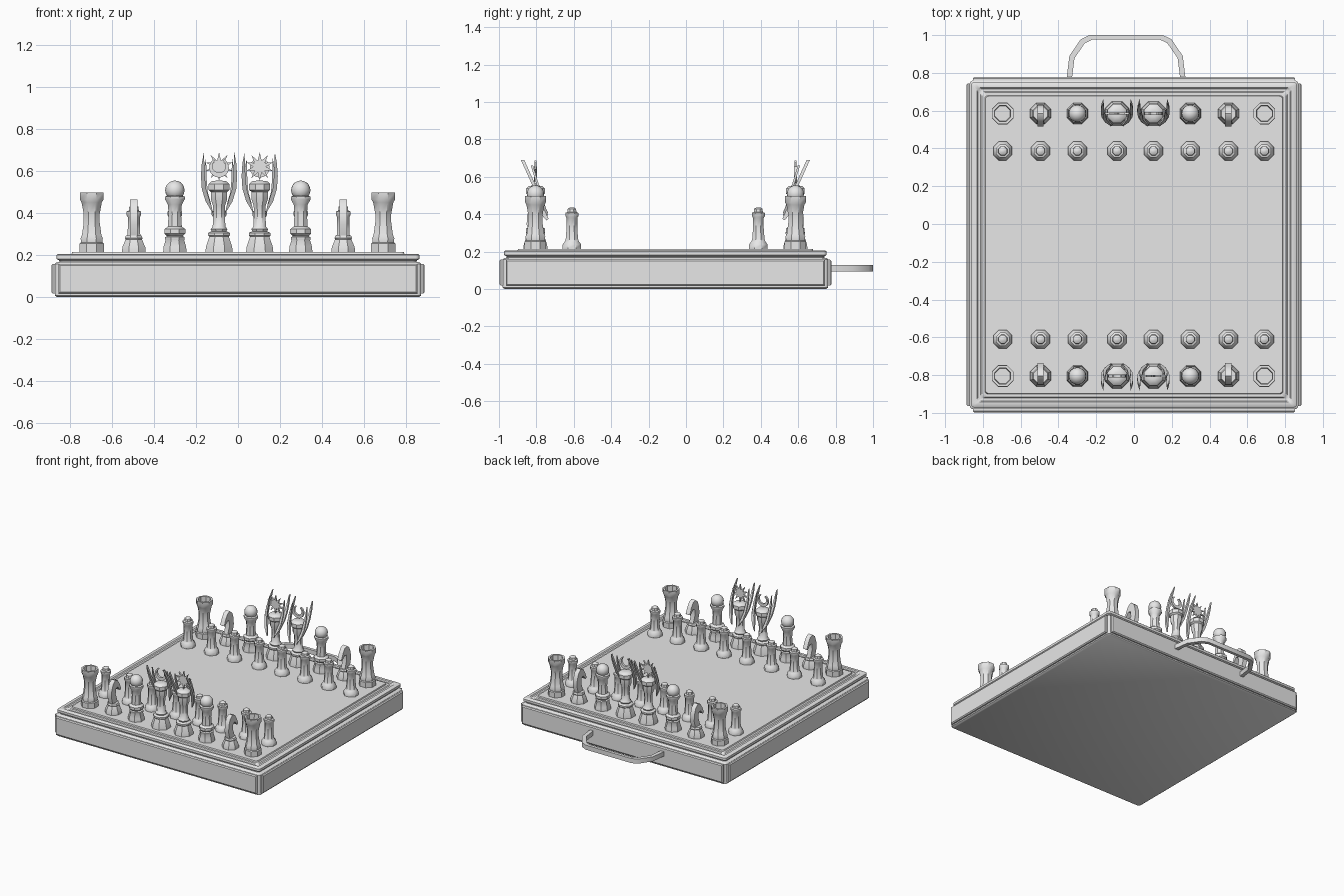
import bpy, bmesh, math
from mathutils import Matrix, Vector

cube = bpy.data.objects.get("Cube")
if cube:
    bpy.data.objects.remove(cube)

grey = bpy.data.materials.new("plain_grey")
grey.use_nodes = True
COLOR = (0.8, 0.8, 0.8, 1)
grey.diffuse_color = COLOR
grey.node_tree.nodes["Principled BSDF"].inputs["Base Color"].default_value = COLOR

MID = -0.11    # centre of the case in y (the handle sticks out behind)
FLOOR = 0.215  # playing surface height


def finish(bm, name):
    bmesh.ops.remove_doubles(bm, verts=bm.verts, dist=0.0001)
    bmesh.ops.recalc_face_normals(bm, faces=bm.faces)
    mesh = bpy.data.meshes.new(name)
    bm.to_mesh(mesh)
    bm.free()
    mesh.materials.append(grey)
    return mesh


def place(mesh, name, loc=(0, 0, 0), turn=0.0):
    ob = bpy.data.objects.new(name, mesh)
    ob.location = loc
    ob.rotation_euler.z = turn
    bpy.context.collection.objects.link(ob)
    return ob


def loft(bm, rings):
    loops = [[bm.verts.new(p) for p in ring] for ring in rings]
    n = len(loops[0])
    for a, b in zip(loops, loops[1:]):
        for i in range(n):
            j = (i + 1) % n
            bm.faces.new((a[i], a[j], b[j], b[i]))
    bm.faces.new(loops[0])
    bm.faces.new(loops[-1])


def lathe(bm, profile, sides=8):
    angles = [math.tau * (i + 0.5) / sides for i in range(sides)]
    loft(bm, [[(r * math.cos(a), r * math.sin(a), z) for a in angles] for r, z in profile])


def rounded_square(half, z, radius):
    ring = []
    for q in range(4):
        corner = math.pi / 4 + q * math.pi / 2
        cx = math.copysign(half - radius, math.cos(corner))
        cy = math.copysign(half - radius, math.sin(corner))
        for k in range(4):
            a = q * math.pi / 2 + k * math.pi / 6
            ring.append((cx + radius * math.cos(a), cy + radius * math.sin(a), z))
    return ring


def plate(bm, outline, thick, shear=0.0, shift=0.0):
    # outline lies in the xz plane; shear leans it along y
    loft(bm, [[(u, s * thick / 2 + shift + shear * v, v) for u, v in outline] for s in (-1, 1)])


# Case with moulded lid and raised board
bm = bmesh.new()
case = [(0.86, 0), (0.87, 0.008), (0.87, 0.158), (0.862, 0.165), (0.848, 0.168),
        (0.85, 0.175), (0.862, 0.182), (0.862, 0.2), (0.855, 0.206), (0.832, 0.206),
        (0.826, 0.199), (0.812, 0.199), (0.806, 0.206), (0.79, 0.206), (0.787, FLOOR)]
loft(bm, [rounded_square(h, z, 0.018) for h, z in case])
place(finish(bm, "case"), "case", (0, MID, 0))

# Raised panels on the four sides
bm = bmesh.new()
layers = [(0.853, 0.018, 0.157, 0.865), (0.853, 0.018, 0.157, 0.88), (0.846, 0.025, 0.15, 0.887)]
loft(bm, [[(-w, -d, lo), (w, -d, lo), (w, -d, hi), (-w, -d, hi)] for w, lo, hi, d in layers])
panel = finish(bm, "side_panel")
for i, side in enumerate(("front", "left", "back", "right")):
    place(panel, side + "_panel", (0, MID, 0), i * math.pi / 2)

# Carrying handle
bm = bmesh.new()
half_path = [(0.315, 0.76), (0.3, 0.88), (0.24, 0.968), (0.195, 0.99)]
outer = [(-x, y) for x, y in half_path] + half_path[::-1]
inner = [(x * 0.91, 0.76 + (y - 0.76) * 0.9) for x, y in outer]
band = outer + inner[::-1]
loft(bm, [[(x, y + 0.01, z) for x, y in band] for z in (0.093, 0.128)])
place(finish(bm, "handle"), "handle", (-0.042, 0, 0))

# Pawn
bm = bmesh.new()
lathe(bm, [(0.054, 0), (0.054, 0.022), (0.042, 0.038), (0.036, 0.05), (0.031, 0.11),
           (0.031, 0.165), (0.038, 0.175), (0.038, 0.192), (0.026, 0.196), (0.024, 0.214),
           (0.01, 0.222)])
pawn = finish(bm, "pawn")

# Rook with a hollow top
bm = bmesh.new()
lathe(bm, [(0.062, 0), (0.062, 0.04), (0.055, 0.045), (0.057, 0.065), (0.05, 0.08),
           (0.041, 0.14), (0.041, 0.18), (0.052, 0.235), (0.06, 0.248), (0.061, 0.283),
           (0.046, 0.283), (0.043, 0.24)])
rook = finish(bm, "rook")

# Bishop with a ball on top
bm = bmesh.new()
lathe(bm, [(0.06, 0), (0.058, 0.025), (0.048, 0.055), (0.05, 0.06), (0.05, 0.07),
           (0.04, 0.075), (0.054, 0.088), (0.054, 0.108), (0.036, 0.12), (0.032, 0.18),
           (0.036, 0.225), (0.051, 0.25), (0.051, 0.262), (0.036, 0.268), (0.036, 0.28)])
bmesh.ops.create_uvsphere(bm, u_segments=16, v_segments=10, radius=0.046,
                          matrix=Matrix.Translation((0, 0, 0.293)))
bishop = finish(bm, "bishop")

# Knight: tapered base with a thin hooked head
bm = bmesh.new()
lathe(bm, [(0.06, 0), (0.059, 0.022), (0.042, 0.06), (0.045, 0.065), (0.04, 0.078)])
head = [(-0.03, 0.07), (-0.047, 0.13), (-0.044, 0.18), (-0.028, 0.225), (0, 0.248),
        (0.028, 0.238), (0.05, 0.205), (0.07, 0.16), (0.058, 0.152), (0.03, 0.185),
        (0.01, 0.18), (0.004, 0.14), (0.03, 0.07)]
loft(bm, [[(s * w, y, z) for y, z in head] for s, w in ((-1, 0.017), (1, 0.017))])
knight = finish(bm, "knight")


def royal(name, emblem, emblem_thick):
    bm = bmesh.new()
    lathe(bm, [(0.07, 0), (0.067, 0.025), (0.05, 0.072), (0.056, 0.078), (0.056, 0.09),
               (0.038, 0.098), (0.043, 0.108), (0.033, 0.12), (0.029, 0.18), (0.031, 0.22),
               (0.042, 0.25), (0.042, 0.285), (0.054, 0.295), (0.054, 0.322), (0.04, 0.335),
               (0.018, 0.338)])
    # Leaning pairs of curved blades around the emblem
    blade = [(0.032, 0.19), (0.064, 0.24), (0.082, 0.3), (0.086, 0.36), (0.082, 0.42),
             (0.072, 0.474), (0.07, 0.42), (0.068, 0.36), (0.062, 0.3), (0.046, 0.25)]
    for side in (-1, 1):
        plate(bm, [(side * u, v) for u, v in blade], 0.018, -0.45, 0.145)
        plate(bm, [(side * u * 0.86, v * 0.94) for u, v in blade], 0.012, -0.3, 0.115)
    plate(bm, emblem, emblem_thick)
    return finish(bm, name)


def polar(r, a, z):
    return (r * math.sin(a), z + r * math.cos(a))


# Sun piece and crescent piece
sun_shape = [polar((0.068, 0.03)[i % 2], math.tau * i / 20, 0.405) for i in range(20)]
arc = [0.55 + (math.tau - 1.1) * i / 14 for i in range(15)]
moon_shape = [polar(0.047, a, 0.4) for a in arc]
moon_shape += [polar(0.032, a, 0.408) for a in reversed(arc)]
sun_piece = royal("sun_piece", sun_shape, 0.012)
moon_piece = royal("crescent_piece", moon_shape, 0.016)

# Set out both sides
COLUMNS = [-0.695, -0.495, -0.3, -0.09, 0.103, 0.298, 0.5, 0.69]
near_order = [rook, knight, bishop, moon_piece, sun_piece, bishop, knight, rook]
far_order = [rook, knight, bishop, sun_piece, moon_piece, bishop, knight, rook]
for side, order, back_y, pawn_y, turn in (("near", near_order, -0.805, -0.61, 0),
                                          ("far", far_order, 0.585, 0.387, math.pi)):
    for i, (x, mesh) in enumerate(zip(COLUMNS, order)):
        place(mesh, f"{side}_{mesh.name}_{i + 1}", (x, back_y, FLOOR), turn)
        place(pawn, f"{side}_pawn_{i + 1}", (x, pawn_y, FLOOR), turn)

# Soft shading with crisp edges
bpy.ops.object.select_all(action="DESELECT")
done = set()
for ob in bpy.context.collection.objects:
    if ob.type == "MESH" and ob.data.name not in done:
        done.add(ob.data.name)
        ob.select_set(True)
        bpy.context.view_layer.objects.active = ob
bpy.ops.object.shade_smooth_by_angle(angle=math.radians(40))
